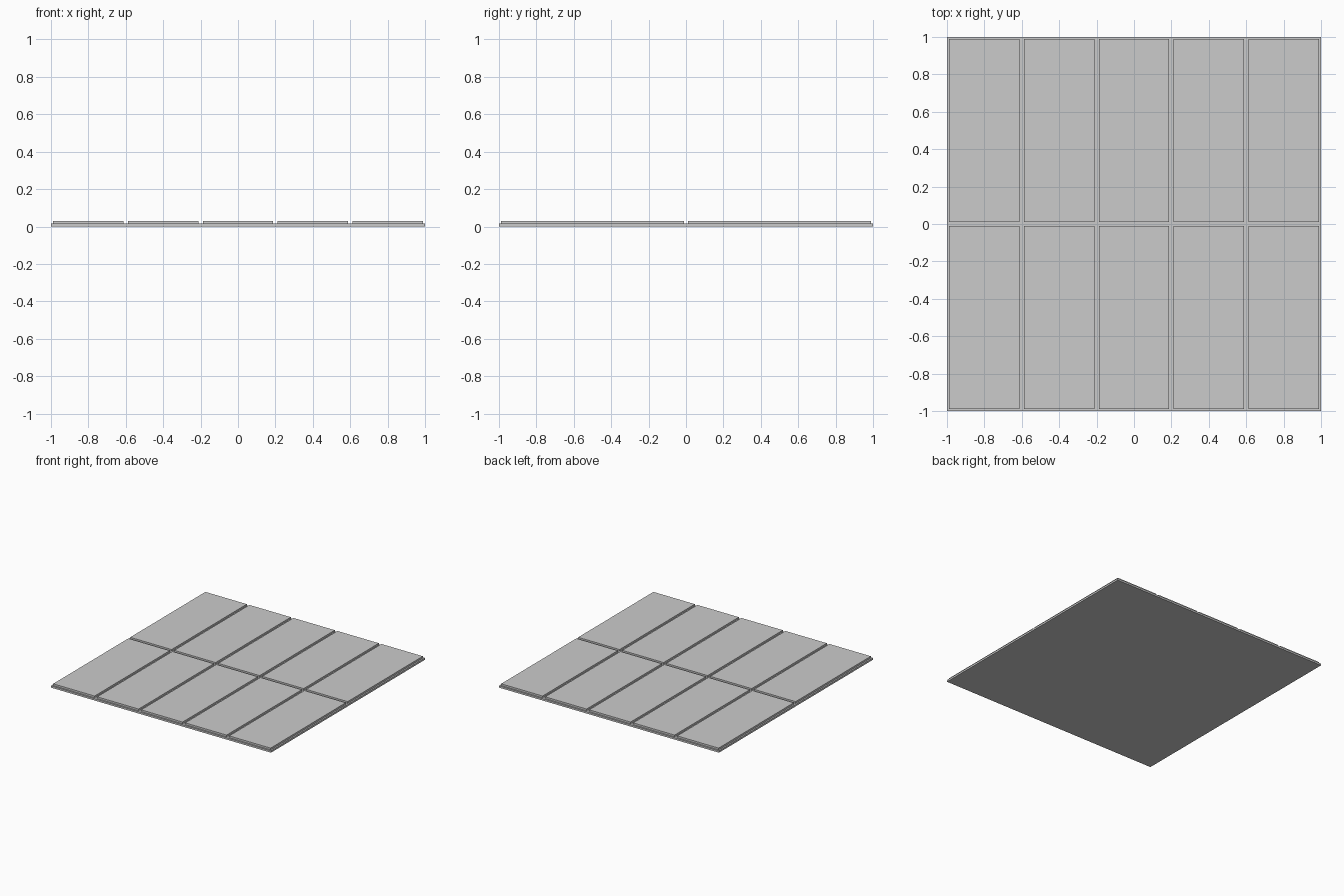
import bpy

if "Cube" in bpy.data.objects:
    bpy.data.objects.remove(bpy.data.objects["Cube"])

COLS, ROWS = 5, 2
GAP = 0.024
BASE_TOP, TILE_TOP = 0.015, 0.03


def box(name, x, y, w, d, z0, z1):
    bpy.ops.mesh.primitive_cube_add(size=1, location=(x, y, (z0 + z1) / 2))
    ob = bpy.context.object
    ob.name = name
    ob.scale = (w, d, z1 - z0)
    bpy.ops.object.transform_apply(location=False, rotation=False, scale=True)
    return ob


# Thin backing slab
box("base_slab", 0, 0, 2, 2, 0, BASE_TOP)

# Grid of raised paving tiles with narrow joints
pw, pd = 2 / COLS, 2 / ROWS
for i in range(COLS):
    for j in range(ROWS):
        box(f"tile_{i + 1}_{j + 1}", -1 + pw * (i + 0.5), -1 + pd * (j + 0.5),
            pw - GAP, pd - GAP, BASE_TOP, TILE_TOP)
